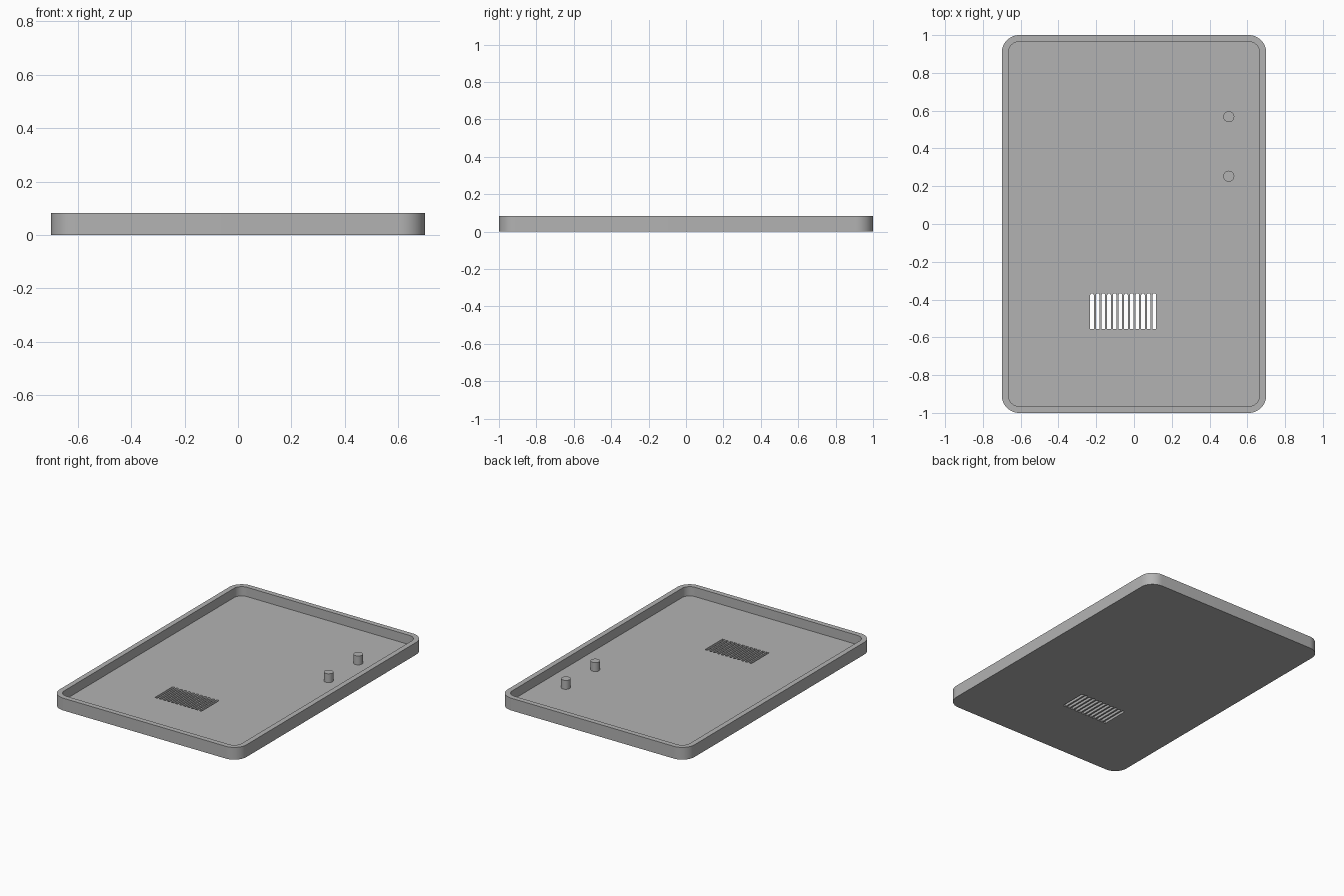
import bpy
import bmesh
from math import cos, sin, pi

cube = bpy.data.objects.get("Cube")
if cube:
    bpy.data.objects.remove(cube, do_unlink=True)

HALF_X, HALF_Y, HEIGHT = 0.70, 1.0, 0.083
WALL, FLOOR, RADIUS = 0.035, 0.02, 0.092

grey = bpy.data.materials.new("plain grey")
grey.use_nodes = True
COLOUR = (0.45, 0.45, 0.45, 1)
grey.diffuse_color = COLOUR
grey.node_tree.nodes["Principled BSDF"].inputs["Base Color"].default_value = COLOUR


def arc(cx, cy, r, start, end, steps):
    return [(cx + r * cos(start + (end - start) * i / steps),
             cy + r * sin(start + (end - start) * i / steps))
            for i in range(steps + 1)]


def rounded_rect(hx, hy, r):
    pts = []
    for i, (sx, sy) in enumerate([(1, 1), (-1, 1), (-1, -1), (1, -1)]):
        pts += arc(sx * (hx - r), sy * (hy - r), r, i * pi / 2, (i + 1) * pi / 2, 12)
    return pts


def prism(name, outlines, z0, z1):
    """Extrude one or more closed outlines from z0 up to z1."""
    bm = bmesh.new()
    for pts in outlines:
        face = bm.faces.new([bm.verts.new((x, y, z0)) for x, y in pts])
        up = bmesh.ops.extrude_face_region(bm, geom=[face], use_keep_orig=True)
        for v in up["geom"]:
            if isinstance(v, bmesh.types.BMVert):
                v.co.z = z1
    bmesh.ops.recalc_face_normals(bm, faces=bm.faces)
    mesh = bpy.data.meshes.new(name)
    bm.to_mesh(mesh)
    bm.free()
    mesh.materials.append(grey)
    obj = bpy.data.objects.new(name, mesh)
    bpy.context.collection.objects.link(obj)
    return obj


def activate(obj):
    bpy.ops.object.select_all(action="DESELECT")
    obj.select_set(True)
    bpy.context.view_layer.objects.active = obj


def cut(target, cutter):
    cutter.hide_render = True
    activate(target)
    mod = target.modifiers.new("cut", "BOOLEAN")
    mod.object, mod.operation, mod.solver = cutter, "DIFFERENCE", "EXACT"
    bpy.ops.object.modifier_apply(modifier=mod.name)
    bpy.data.objects.remove(cutter, do_unlink=True)


# Shallow open tray with rounded corners
tray = prism("tray", [rounded_rect(HALF_X, HALF_Y, RADIUS)], 0, HEIGHT)
cut(tray, prism("cavity_cutter",
                [rounded_rect(HALF_X - WALL, HALF_Y - WALL, RADIUS - WALL)],
                FLOOR, HEIGHT + 0.1))

# Row of speaker slots, round at the back end and square at the front end
SLOT_R = 0.0095
slots = []
for i in range(12):
    x = -0.2225 + 0.03 * i
    slots.append([(x - SLOT_R, -0.557), (x + SLOT_R, -0.557)]
                 + arc(x, -0.367 - SLOT_R, SLOT_R, 0, pi, 8))
cut(tray, prism("slot_cutter", slots, -0.1, FLOOR + 0.02))

# Two round pegs on the floor
pegs = [prism(name, [arc(0.502, y, 0.029, 0, 2 * pi, 32)[:-1]], FLOOR - 0.005, 0.08)
        for name, y in (("front_peg", 0.253), ("back_peg", 0.568))]

for obj in [tray] + pegs:
    activate(obj)
    bpy.ops.object.shade_smooth_by_angle(angle=pi / 6)
